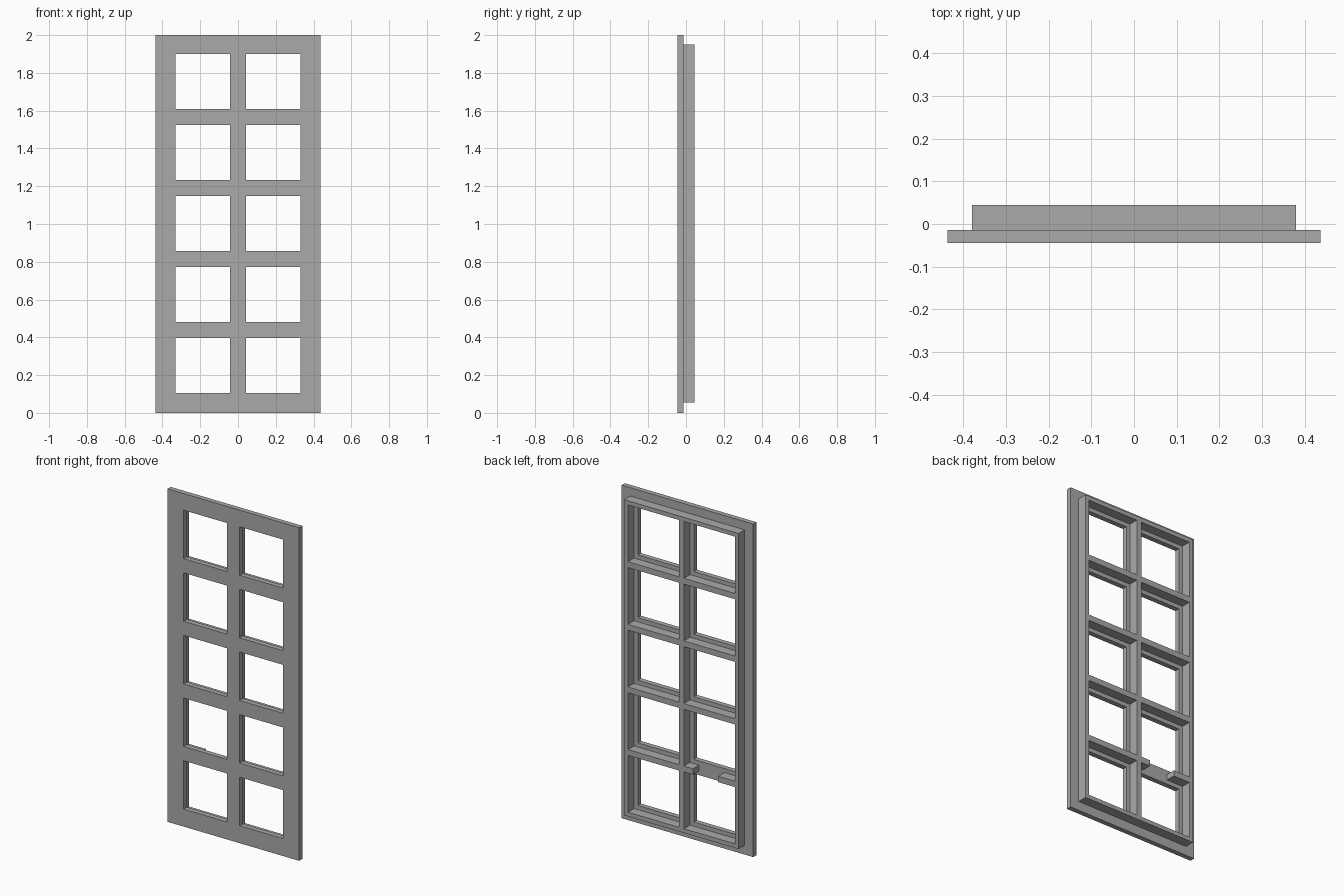
import bpy
import bmesh

cube = bpy.data.objects.get("Cube")
if cube:
    bpy.data.objects.remove(cube, do_unlink=True)

grey = bpy.data.materials.new("plain grey")
grey.use_nodes = True
colour = (0.4, 0.4, 0.4, 1)
grey.diffuse_color = colour
grey.node_tree.nodes["Principled BSDF"].inputs["Base Color"].default_value = colour

# Pane layout shared by both layers
ROWS = 5
PITCH = 0.376
PANE_X = (0.042, 0.33)
PANE_Z = (0.105, 0.396)
LEDGE = 0.025
NOTCH = (-0.245, -0.077)    # missing stretch of the lowest rail


def lattice(name, half_width, z_range, y_range, grow, notch=None):
    """Slab with two columns of openings, each enlarged by grow."""
    inner, outer = PANE_X[0] - grow, PANE_X[1] + grow
    xs = [-half_width, -outer, -inner, inner, outer, half_width]
    rows = [(PANE_Z[0] - grow + i * PITCH, PANE_Z[1] + grow + i * PITCH)
            for i in range(ROWS)]
    zs = sorted([*z_range, *(z for row in rows for z in row)])
    if notch:
        xs = sorted(xs + list(notch))

    def is_open(x, z):
        if inner < abs(x) < outer and any(a < z < b for a, b in rows):
            return True
        return bool(notch) and notch[0] < x < notch[1] and rows[0][1] < z < rows[1][0]

    bm = bmesh.new()
    grid = {(i, k): bm.verts.new((x, y_range[0], z))
            for i, x in enumerate(xs) for k, z in enumerate(zs)}
    for i in range(len(xs) - 1):
        for k in range(len(zs) - 1):
            if not is_open((xs[i] + xs[i + 1]) / 2, (zs[k] + zs[k + 1]) / 2):
                bm.faces.new([grid[i, k], grid[i + 1, k],
                              grid[i + 1, k + 1], grid[i, k + 1]])
    bmesh.ops.delete(bm, geom=[v for v in bm.verts if not v.link_faces], context="VERTS")

    # Give the flat lattice its depth
    ext = bmesh.ops.extrude_face_region(bm, geom=bm.faces[:], use_keep_orig=True)
    moved = [g for g in ext["geom"] if isinstance(g, bmesh.types.BMVert)]
    bmesh.ops.translate(bm, verts=moved, vec=(0, y_range[1] - y_range[0], 0))
    bmesh.ops.recalc_face_normals(bm, faces=bm.faces[:])

    mesh = bpy.data.meshes.new(name)
    bm.to_mesh(mesh)
    bm.free()
    mesh.materials.append(grey)
    obj = bpy.data.objects.new(name, mesh)
    bpy.context.collection.objects.link(obj)
    return obj


# Wide thin plate at the front, narrow deep ribs behind it
lattice("front_plate", 0.437, (0, 2), (-0.044, -0.014), 0)
lattice("rear_frame", 0.38, (0.055, 1.95), (-0.014, 0.044), LEDGE, NOTCH)
